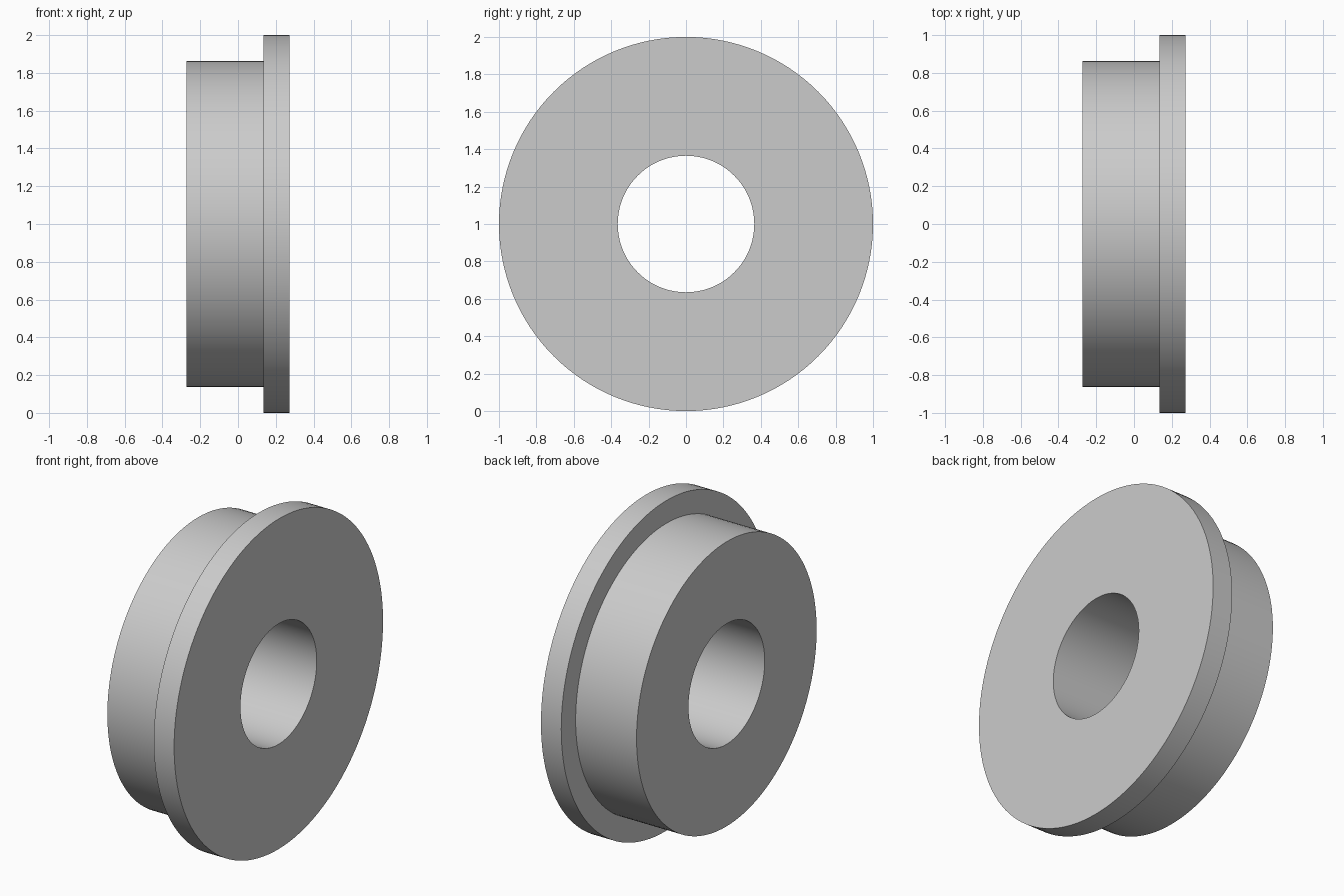
import bpy
import bmesh
import math
from mathutils import Matrix, Vector

cube = bpy.data.objects.get("Cube")
if cube:
    bpy.data.objects.remove(cube, do_unlink=True)

SEGMENTS = 128
BORE, BODY, FLANGE = 0.365, 0.862, 1.0
BACK, STEP, FRONT = -0.272, 0.136, 0.272

# Plain grey metal
grey = bpy.data.materials.new("light_grey")
grey.use_nodes = True
colour = (0.6, 0.6, 0.6, 1)
grey.diffuse_color = colour
grey.node_tree.nodes["Principled BSDF"].inputs["Base Color"].default_value = colour

# Closed section (x, radius): bore, flange and narrower body
section = [(BACK, BORE), (FRONT, BORE), (FRONT, FLANGE),
           (STEP, FLANGE), (STEP, BODY), (BACK, BODY)]

# Revolve the section about the x axis
bm = bmesh.new()
rings = []
for i in range(SEGMENTS):
    turn = Matrix.Rotation(math.tau * i / SEGMENTS, 3, 'X')
    rings.append([bm.verts.new(turn @ Vector((x, 0, r))) for x, r in section])
for i, ring in enumerate(rings):
    after = rings[(i + 1) % SEGMENTS]
    for j in range(len(section)):
        k = (j + 1) % len(section)
        bm.faces.new((ring[j], ring[k], after[k], after[j]))
bmesh.ops.recalc_face_normals(bm, faces=bm.faces)

mesh = bpy.data.meshes.new("flanged_bushing")
bm.to_mesh(mesh)
bm.free()
mesh.materials.append(grey)

bushing = bpy.data.objects.new("flanged_bushing", mesh)
bushing.location.z = FLANGE
bpy.context.collection.objects.link(bushing)

# Smooth round walls, sharp rims
bpy.ops.object.select_all(action='DESELECT')
bushing.select_set(True)
bpy.context.view_layer.objects.active = bushing
bpy.ops.object.shade_smooth_by_angle(angle=math.radians(30))
